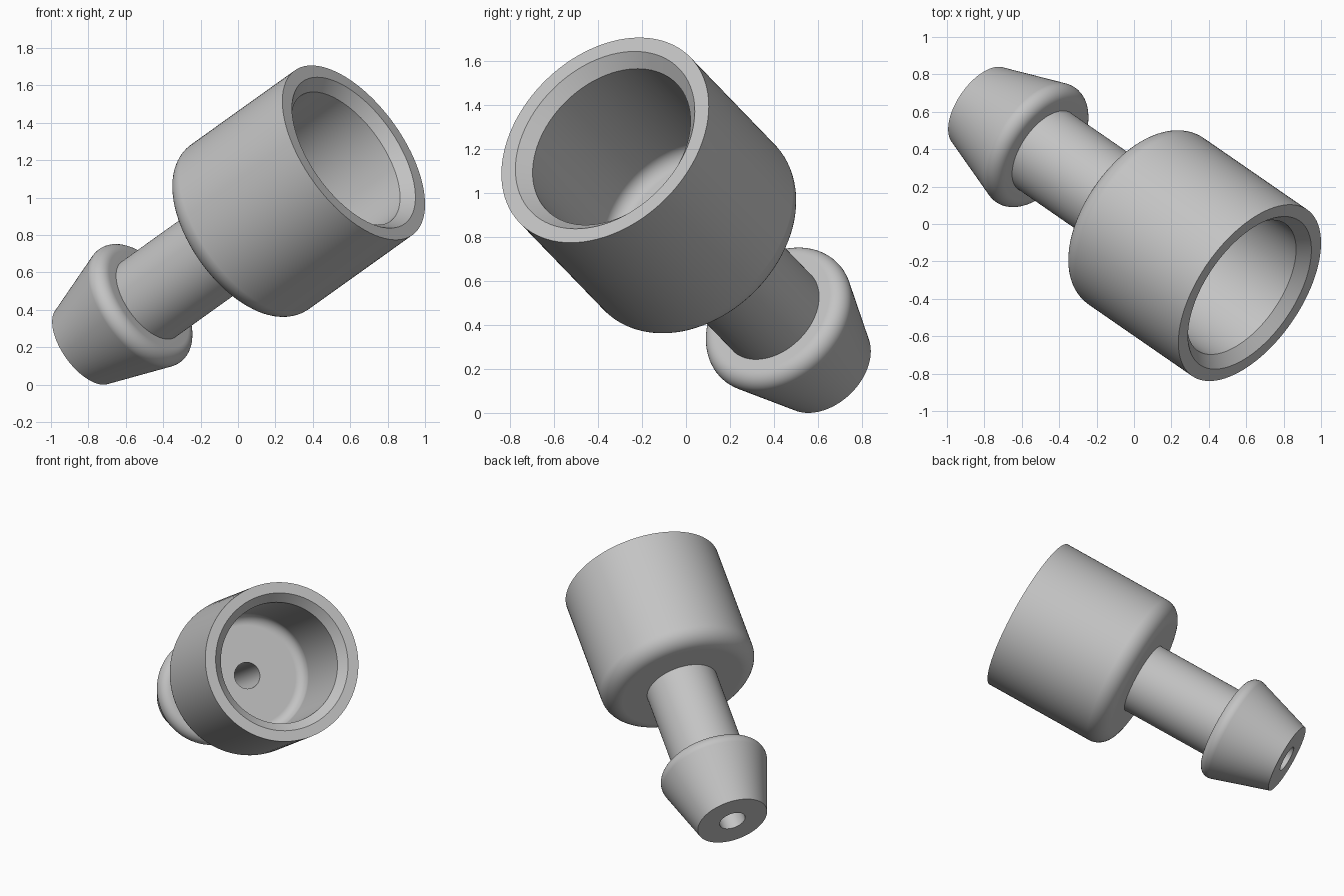
import bpy, bmesh, math
from mathutils import Vector, Matrix

cube = bpy.data.objects.get("Cube")
if cube:
    bpy.data.objects.remove(cube, do_unlink=True)

# Main sizes, measured back along the axis from the socket rim
AXIS = Vector((0.709, -0.49, 0.507)).normalized()
RIM_CENTRE = Vector((0.6185, -0.368, 1.247))
BODY_R, BODY_LEN, BODY_FILLET = 0.541, 0.90, 0.12
SOCKET_R, SOCKET_DEPTH, SOCKET_FILLET = 0.412, 0.78, 0.07
CHAMFER_R, CHAMFER_DEPTH = 0.468, 0.06
NECK_R, BORE_R = 0.248, 0.09
BARB_START, BARB_FILLET, BARB_R = 1.545, 0.07, 0.372
TIP_R, LENGTH = 0.245, 2.03
SEGMENTS = 96


def arc(radius, depth, size, start, end, steps=10):
    """Profile points (radius, depth) on an arc; angle 0 points outwards, 90 to the tip."""
    points = []
    for i in range(steps + 1):
        a = math.radians(start + (end - start) * i / steps)
        points.append((radius + size * math.cos(a), depth + size * math.sin(a)))
    return points


# Cone slope of the barb
taper = math.degrees(math.atan2(BARB_R - TIP_R, LENGTH - BARB_START - BARB_FILLET))

# Closed half section: body, neck, barb, bore, socket
profile = [(BODY_R, 0)]
profile += arc(BODY_R - BODY_FILLET, BODY_LEN - BODY_FILLET, BODY_FILLET, 0, 90)
profile += [(NECK_R, BODY_LEN), (NECK_R, BARB_START)]
profile += arc(BARB_R - BARB_FILLET, BARB_START + BARB_FILLET, BARB_FILLET, -90, taper)
profile += [(TIP_R, LENGTH), (BORE_R, LENGTH), (BORE_R, SOCKET_DEPTH)]
profile += arc(SOCKET_R - SOCKET_FILLET, SOCKET_DEPTH - SOCKET_FILLET, SOCKET_FILLET, 90, 0)
profile += [(SOCKET_R, CHAMFER_DEPTH), (CHAMFER_R, 0)]

# Lathe the section around the axis
bm = bmesh.new()
verts = [bm.verts.new((r, 0, -s)) for r, s in profile]
edges = [bm.edges.new((verts[i - 1], verts[i])) for i in range(len(verts))]
bmesh.ops.spin(bm, geom=verts + edges, cent=(0, 0, 0), axis=(0, 0, 1),
               angle=math.tau, steps=SEGMENTS, use_duplicate=False)
bmesh.ops.remove_doubles(bm, verts=bm.verts, dist=0.0005)
bmesh.ops.recalc_face_normals(bm, faces=bm.faces)

# Tilt into place
tilt = AXIS.to_track_quat('Z', 'Y').to_matrix().to_4x4()
bm.transform(Matrix.Translation(RIM_CENTRE) @ tilt)
lowest = min(v.co.z for v in bm.verts)
bmesh.ops.translate(bm, verts=bm.verts, vec=(0, 0, -lowest))

mesh = bpy.data.meshes.new("barbed_hose_fitting")
bm.to_mesh(mesh)
bm.free()
fitting = bpy.data.objects.new("barbed_hose_fitting", mesh)
bpy.context.collection.objects.link(fitting)

# Plain grey
grey = bpy.data.materials.new("light_grey")
grey.use_nodes = True
colour = (0.55, 0.55, 0.55, 1)
grey.diffuse_color = colour
grey.node_tree.nodes["Principled BSDF"].inputs["Base Color"].default_value = colour
mesh.materials.append(grey)

# Smooth shading with crisp rims
bpy.ops.object.select_all(action='DESELECT')
fitting.select_set(True)
bpy.context.view_layer.objects.active = fitting
bpy.ops.object.shade_smooth_by_angle(angle=math.radians(30))
weighted = fitting.modifiers.new("weighted_normals", 'WEIGHTED_NORMAL')
weighted.keep_sharp = True
